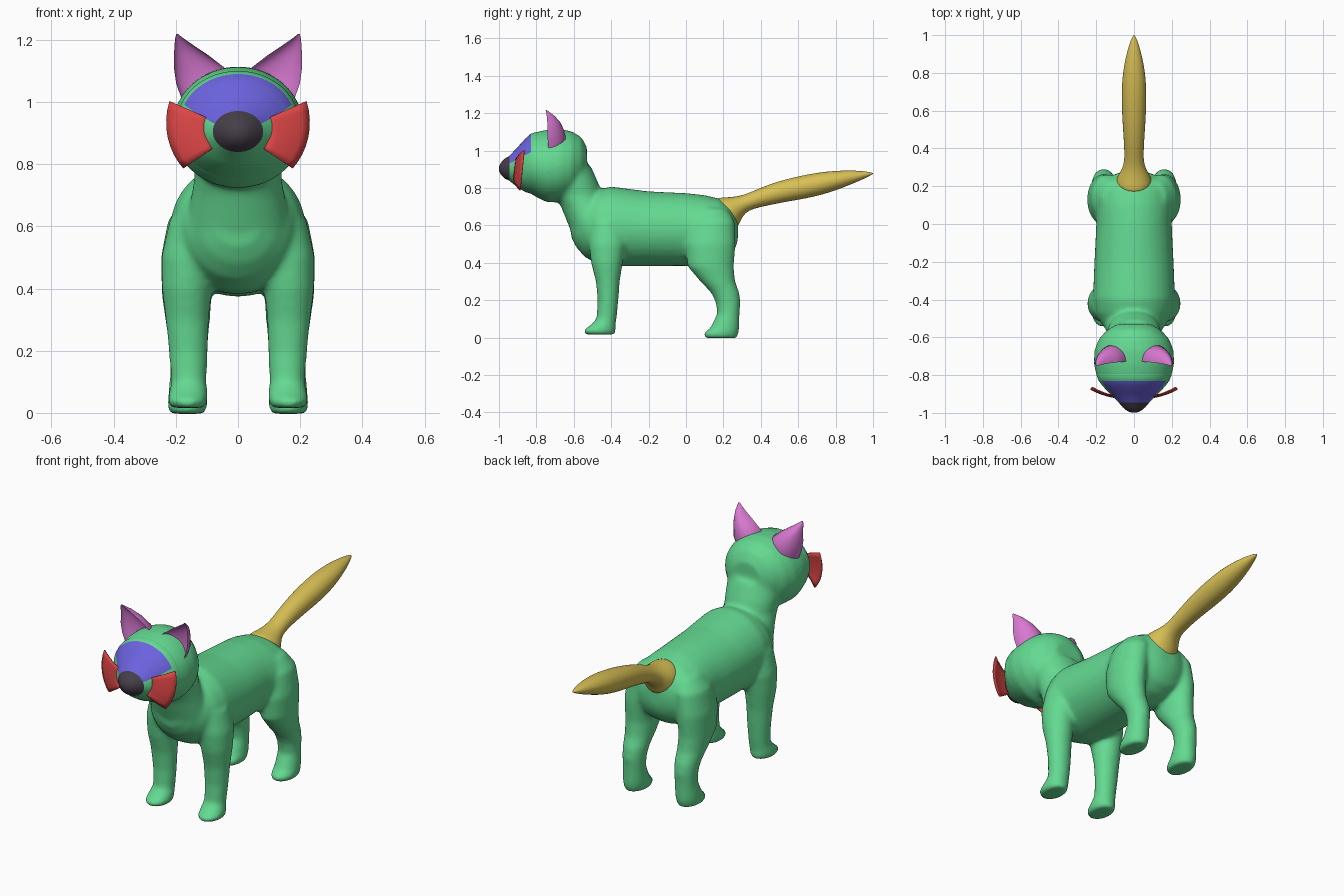
import bpy, bmesh, math
from mathutils import Vector

if "Cube" in bpy.data.objects:
    bpy.data.objects.remove(bpy.data.objects["Cube"])


def material(name, col):
    m = bpy.data.materials.new(name)
    m.diffuse_color = (*col, 1)
    m.use_nodes = True
    m.node_tree.nodes["Principled BSDF"].inputs["Base Color"].default_value = m.diffuse_color
    return m


GREEN = material("green_coat", (0.127, 0.70, 0.285))
YELLOW = material("yellow_tail", (0.68, 0.52, 0.09))
PINK = material("pink_ear", (0.69, 0.19, 0.64))
RED = material("red_cheek", (0.71, 0.06, 0.06))
BLUE = material("blue_mask", (0.15, 0.125, 0.74))
DARK = material("dark_nose", (0.06, 0.048, 0.065))


def ring_points(x, y, z, rx, rv, tilt, n):
    """Ellipse whose axis lies in the yz plane: tilt 0 faces +y, 90 faces +z."""
    a = math.radians(tilt)
    u, v = Vector((rx, 0, 0)), Vector((0, -math.sin(a), math.cos(a))) * rv
    return [Vector((x, y, z)) + u * math.cos(2 * math.pi * j / n)
            + v * math.sin(2 * math.pi * j / n) for j in range(n)]


def skin(bm, rows):
    """Joins closed rows of points into a capped tube."""
    n = len(rows[0])
    vs = [[bm.verts.new(p) for p in row] for row in rows]
    faces = []
    for a, b in zip(vs, vs[1:]):
        for j in range(n):
            k = (j + 1) % n
            faces.append(bm.faces.new((a[j], a[k], b[k], b[j])))
    caps = [bm.faces.new(vs[0]), bm.faces.new(vs[-1])]
    bmesh.ops.recalc_face_normals(bm, faces=faces + caps)
    return faces, caps


def loft(bm, rings, n=32):
    return skin(bm, [ring_points(*r, n) for r in rings])


def finish(name, bm, *mats):
    me = bpy.data.meshes.new(name)
    bm.to_mesh(me)
    bm.free()
    for p in me.polygons:
        p.use_smooth = True
    ob = bpy.data.objects.new(name, me)
    bpy.context.collection.objects.link(ob)
    for m in mats:
        me.materials.append(m)
    return ob


# Body: overlapping lofts of torso, neck, head and legs, fused by a remesh
bm = bmesh.new()
torso = [(-.615, .61, .07, .07), (-.585, .60, .12, .12), (-.54, .595, .165, .165),
         (-.47, .592, .205, .2), (-.4, .595, .218, .213), (-.2, .582, .21, .2),
         (0, .578, .2, .195), (.1, .567, .208, .195), (.18, .568, .2, .175),
         (.235, .57, .16, .14), (.265, .575, .10, .095), (.278, .575, .05, .05)]
head = [(-.92, .91, .07, .06), (-.86, .92, .13, .11), (-.83, .928, .178, .153),
        (-.80, .925, .2, .175), (-.74, .917, .213, .195), (-.67, .92, .21, .195),
        (-.61, .925, .188, .178), (-.56, .933, .142, .14), (-.53, .935, .09, .085)]
for part in (torso, head):
    loft(bm, [(0, y, z, rx, rz, 0) for y, z, rx, rz in part])
neck = [(.58, -.49, .17, .13), (.70, -.54, .15, .128), (.76, -.575, .14, .128),
        (.83, -.605, .15, .135), (.92, -.63, .15, .12)]
loft(bm, [(0, y, z, rx, ry, 90) for z, y, rx, ry in neck])
front_leg = [(.016, .162, -.46, .056, .08), (.04, .162, -.462, .065, .088),
             (.062, .16, -.447, .063, .07), (.1, .158, -.425, .057, .054),
             (.2, .16, -.417, .063, .056), (.3, .163, -.418, .07, .064),
             (.4, .165, -.423, .08, .085), (.5, .16, -.42, .087, .10),
             (.62, .13, -.42, .09, .1)]
hind_leg = [(-.003, .163, .187, .056, .086), (.025, .163, .187, .065, .095),
            (.05, .162, .207, .063, .078), (.13, .16, .227, .058, .06),
            (.19, .16, .225, .06, .067), (.24, .16, .21, .065, .076),
            (.3, .162, .17, .072, .093), (.38, .165, .132, .08, .124),
            (.5, .16, .13, .088, .135), (.62, .14, .14, .085, .12),
            (.69, .11, .14, .06, .08)]
for s in (-1, 1):
    for leg in (front_leg, hind_leg):
        loft(bm, [(s * x, y, z, rx, ry, 90) for z, x, y, rx, ry in leg])
body = finish("body", bm, GREEN)
rm = body.modifiers.new("fuse", 'REMESH')
rm.mode, rm.voxel_size, rm.use_smooth_shade = 'VOXEL', 0.01, True
sm = body.modifiers.new("soften", 'SMOOTH')
sm.factor, sm.iterations = 0.5, 16

# Snout: nose cone, blue upper mask and green lower jaw, coloured by ring and angle
N = 48
bm = bmesh.new()
snout = [(-.999, .903, .014, .013), (-.99, .903, .036, .032), (-.97, .904, .06, .053),
         (-.945, .905, .081, .066), (-.90, .911, .126, .108), (-.86, .921, .164, .142),
         (-.83, .930, .187, .160), (-.80, .926, .199, .174), (-.77, .92, .2, .178)]
faces, caps = loft(bm, [(0, y, z, rx, rz, 0) for y, z, rx, rz in snout], N)
for i, f in enumerate(faces):
    ring, seg = divmod(i, N)
    if ring < 3:
        f.material_index = 2
    elif ring < 6 and 3 <= seg < N // 2 - 3:
        f.material_index = 1
caps[0].material_index = 2
finish("snout", bm, GREEN, BLUE, DARK)

# Tail: flared root on the rump, then a spindle to a point
bm = bmesh.new()
tail = [(.212, .66, .09, .092, 33), (.222, .667, .098, .097, 33),
        (.25, .687, .088, .076, 33), (.29, .71, .062, .050, 30),
        (.34, .728, .05, .043, 27), (.42, .755, .053, .052, 20),
        (.52, .783, .06, .059, 15), (.62, .803, .066, .063, 13),
        (.72, .824, .066, .061, 13), (.80, .841, .06, .052, 12),
        (.88, .858, .045, .038, 12), (.95, .87, .026, .021, 10),
        (.985, .876, .012, .009, 8), (1.0, .878, .003, .003, 8)]
loft(bm, [(0, y, z, rx, rv, t) for y, z, rx, rv, t in tail], 20)
ob = finish("tail", bm, YELLOW)
ob.modifiers.new("smooth", 'SUBSURF').levels = 1

# Ears: half cones with a hollowed front; rows are z, inner x, outer x, depth, front y
ear = [(1.0, .05, .178, .07, -.73), (1.06, .04, .199, .092, -.733),
       (1.11, .043, .206, .083, -.735), (1.15, .095, .206, .066, -.737),
       (1.185, .147, .204, .04, -.742), (1.205, .176, .202, .018, -.747),
       (1.218, .192, .199, .004, -.75)]
M = 14
for s, side in ((-1, "right"), (1, "left")):
    bm = bmesh.new()
    rows = []
    for z, x0, x1, d, y in ear:
        c, r = (x0 + x1) / 2, (x1 - x0) / 2
        row = []
        for j in range(2 * M):
            a = math.pi * j / M
            depth = d if j <= M else -d * 0.5
            px = c + r * math.cos(a)
            row.append(Vector((s * px, y - 0.08 * (px - c) + depth * math.sin(a), z)))
        rows.append(row)
    skin(bm, rows)
    ob = finish(side + "_ear", bm, PINK)
    bpy.context.view_layer.objects.active = ob
    ob.select_set(True)
    bpy.ops.object.shade_smooth_by_angle(angle=math.radians(50))
    ob.select_set(False)

# Cheek ruffs: thin curved plates fanning out from the snout
for s, side in ((-1, "right"), (1, "left")):
    bm = bmesh.new()
    grid = []
    for i in range(9):
        deg = -34 + 58 * i / 8
        a = math.radians(deg)
        col = []
        for k in range(6):
            t = k / 5
            r = .10 + t * (.128 + .0005 * deg)
            z = .905 + r * math.sin(a)
            y = -.915 + .012 * t + .028 * t * t + .1 * (z - .905)
            col.append(bm.verts.new((s * r * math.cos(a), y, z)))
        grid.append(col)
    for p, q in zip(grid, grid[1:]):
        for k in range(5):
            bm.faces.new((p[k], p[k + 1], q[k + 1], q[k]))
    bmesh.ops.recalc_face_normals(bm, faces=bm.faces)
    ob = finish(side + "_cheek_ruff", bm, RED)
    sol = ob.modifiers.new("thickness", 'SOLIDIFY')
    sol.thickness, sol.offset = 0.006, 0
